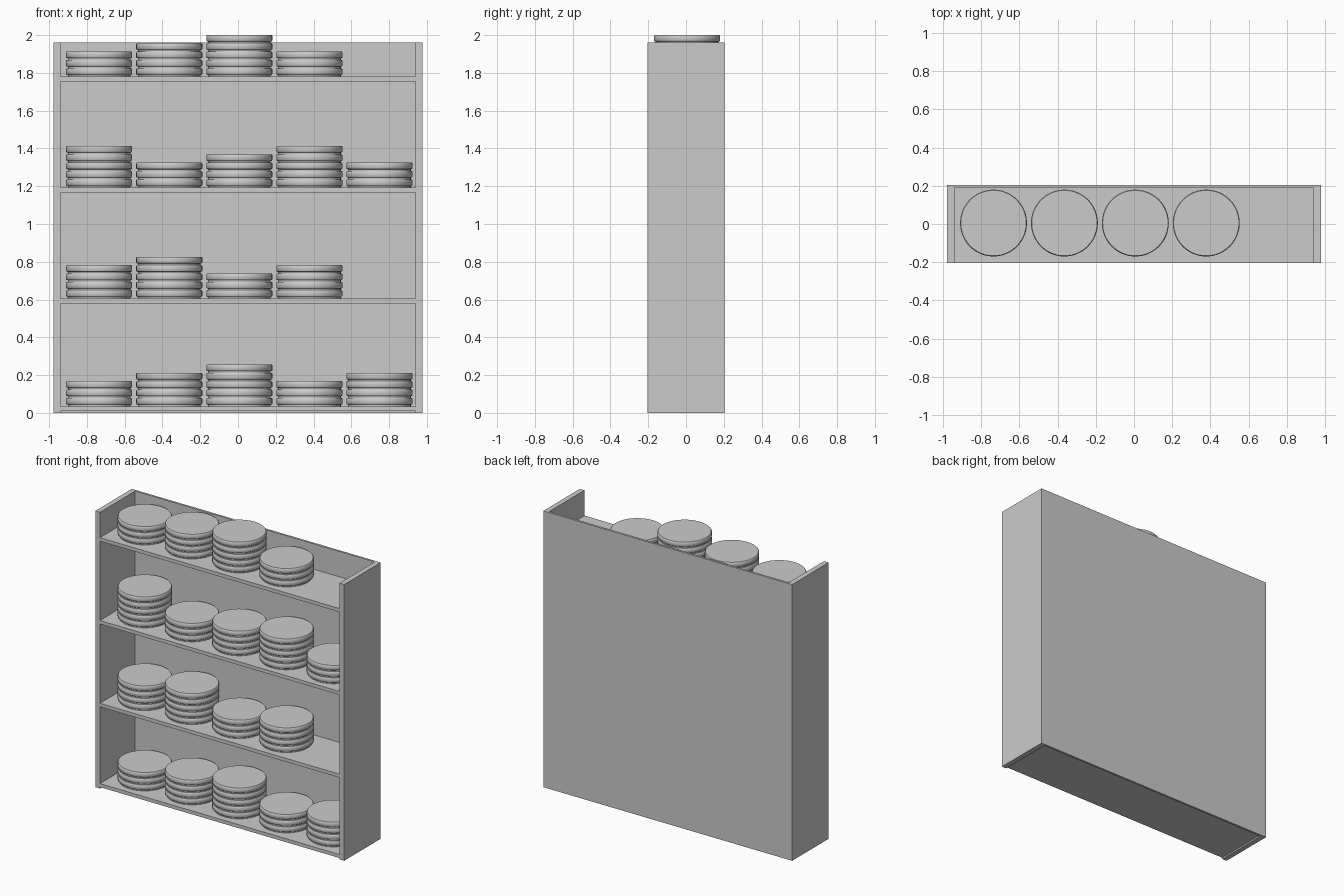
import bpy, bmesh
from math import cos, sin, pi, radians

if "Cube" in bpy.data.objects:
    bpy.data.objects.remove(bpy.data.objects["Cube"], do_unlink=True)

grey = bpy.data.materials.new("light grey")
grey.use_nodes = True
colour = (0.6, 0.6, 0.6, 1)
grey.diffuse_color = colour
grey.node_tree.nodes["Principled BSDF"].inputs["Base Color"].default_value = colour


def box(name, x0, x1, y0, y1, z0, z1):
    bpy.ops.mesh.primitive_cube_add(
        size=1, location=((x0 + x1) / 2, (y0 + y1) / 2, (z0 + z1) / 2))
    ob = bpy.context.object
    ob.name = name
    ob.scale = (x1 - x0, y1 - y0, z1 - z0)
    bpy.ops.object.transform_apply(location=False, rotation=False, scale=True)
    ob.data.materials.append(grey)
    return ob


# Cabinet dimensions
W, IN, D, H = 0.977, 0.94, 0.205, 1.96
BACK, SHELF = 0.19, 0.025
DISC, R, SEGMENTS = 0.0443, 0.175, 48

# Cabinet shell
box("left_side", IN, W, -D, D, 0, H)
box("right_side", -W, -IN, -D, D, 0, H)
box("back_panel", -IN, IN, BACK, D, 0, H)


# Disc: a narrow foot under a round-edged rim
def disc_mesh():
    profile = [(R - 0.009, 0), (R - 0.009, 0.009), (R - 0.003, 0.010),
               (R, 0.014), (R, DISC - 0.005), (R - 0.004, DISC)]
    bm = bmesh.new()
    rings = [[bm.verts.new((r * cos(2 * pi * i / SEGMENTS),
                            r * sin(2 * pi * i / SEGMENTS), z))
              for i in range(SEGMENTS)] for r, z in profile]
    for low, high in zip(rings, rings[1:]):
        for i in range(SEGMENTS):
            j = (i + 1) % SEGMENTS
            bm.faces.new((low[i], low[j], high[j], high[i]))
    bm.faces.new(rings[0][::-1])
    bm.faces.new(rings[-1])
    mesh = bpy.data.meshes.new("disc")
    bm.to_mesh(mesh)
    bm.free()
    mesh.materials.append(grey)
    return mesh


disc = disc_mesh()

# Shelves, each with its row of stacked discs
rows = [("bottom", 0.01, (3, 4, 5, 3, 4)),
        ("lower", 0.58, (4, 5, 3, 4)),
        ("upper", 1.167, (5, 3, 4, 5, 3)),
        ("top", 1.755, (3, 4, 5, 3))]
for label, z, counts in rows:
    box(label + "_shelf", -IN, IN, -D, BACK, z, z + SHELF)
    for column, count in enumerate(counts):
        for level in range(count):
            ob = bpy.data.objects.new(f"{label}_stack_{column + 1}_disc_{level + 1}", disc)
            ob.location = (-0.735 + 0.371 * column, 0.005, z + SHELF + level * DISC)
            bpy.context.collection.objects.link(ob)

# Smooth the shared disc rim, keeping the flat caps crisp
bpy.ops.object.select_all(action="DESELECT")
ob.select_set(True)
bpy.context.view_layer.objects.active = ob
bpy.ops.object.shade_smooth_by_angle(angle=radians(50))
